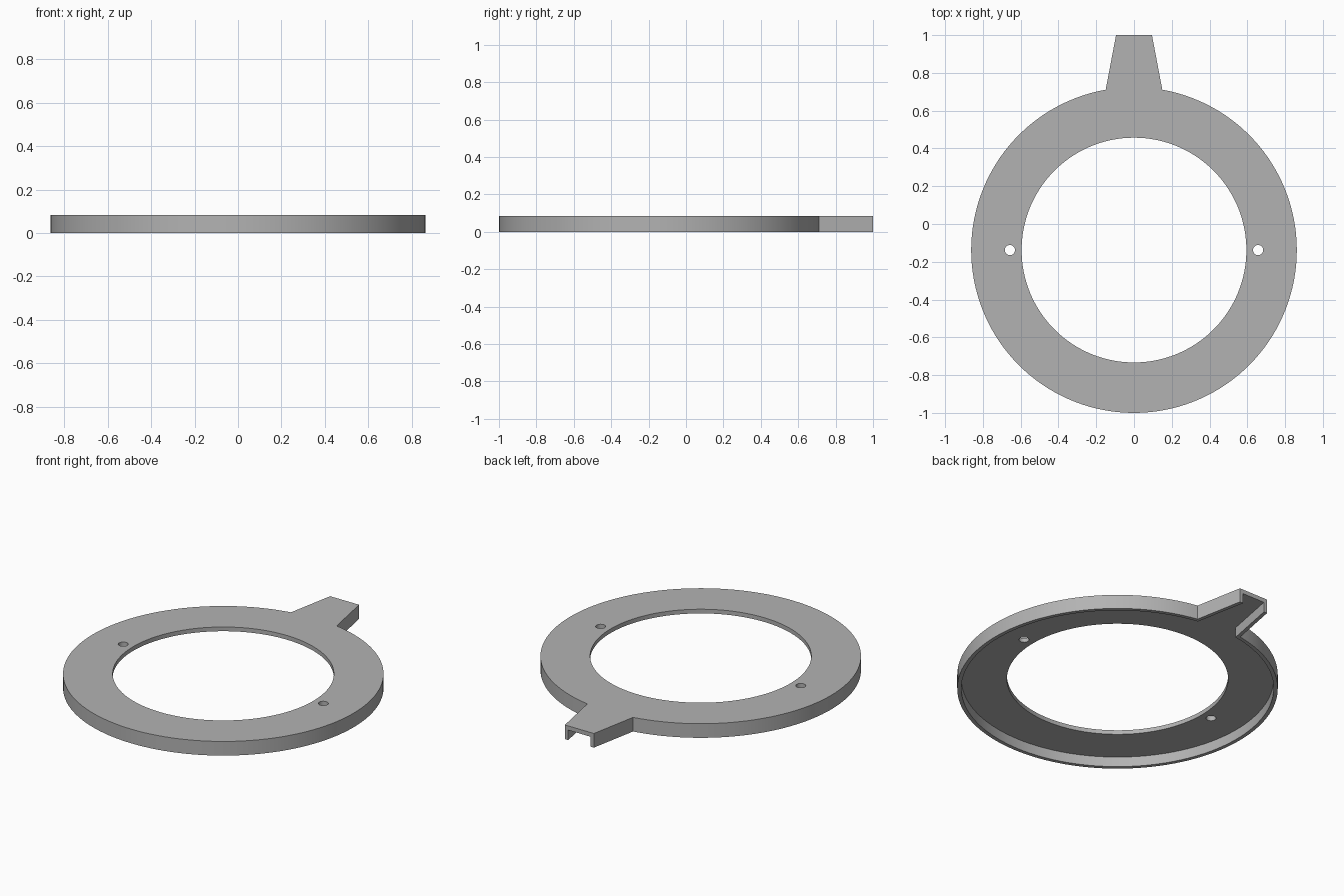
import bpy, bmesh
from math import sin, cos, asin, pi, radians

cube = bpy.data.objects.get("Cube")
if cube:
    bpy.data.objects.remove(cube, do_unlink=True)

CY, R_OUT, R_IN = -0.138, 0.862, 0.595      # ring centre and radii
HEIGHT, PLATE, WALL = 0.084, 0.025, 0.022
BASE_W, END_W, END_Y = 0.15, 0.095, 1.0     # tab half widths and tip
SLOPE = (BASE_W - END_W) / 0.288

grey = bpy.data.materials.new("plain grey")
grey.use_nodes = True
color = (0.45, 0.45, 0.45, 1)
grey.diffuse_color = color
grey.node_tree.nodes["Principled BSDF"].inputs["Base Color"].default_value = color


def prism(name, points, z0, z1):
    """Extrude a counter-clockwise outline between two heights."""
    bm = bmesh.new()
    face = bm.faces.new([bm.verts.new((x, y, z0)) for x, y in points])
    top = bmesh.ops.extrude_face_region(bm, geom=[face])["geom"]
    bmesh.ops.translate(bm, vec=(0, 0, z1 - z0),
                        verts=[v for v in top if isinstance(v, bmesh.types.BMVert)])
    bmesh.ops.recalc_face_normals(bm, faces=bm.faces)
    mesh = bpy.data.meshes.new(name)
    bm.to_mesh(mesh)
    bm.free()
    mesh.materials.append(grey)
    obj = bpy.data.objects.new(name, mesh)
    bpy.context.collection.objects.link(obj)
    return obj


def circle(x, y, r, n):
    return [(x + r * cos(2 * pi * i / n), y + r * sin(2 * pi * i / n)) for i in range(n)]


def tabbed_disc(r, base, end, end_y, n=128):
    """Circle broken at the back by a tapering tab."""
    gap = asin(base / r)
    start, sweep = pi / 2 + gap, 2 * (pi - gap)
    arc = [(r * cos(start + sweep * i / n), CY + r * sin(start + sweep * i / n))
           for i in range(n + 1)]
    return arc + [(end, end_y), (-end, end_y)]


# Solid body, then the open channel underneath, the bore and the pin holes
ring = prism("ring_cover", tabbed_disc(R_OUT, BASE_W, END_W, END_Y), 0, HEIGHT)
over = 0.05
cutters = [
    prism("channel_cutter",
          tabbed_disc(R_OUT - WALL, BASE_W - WALL + SLOPE * WALL,
                      END_W - WALL - SLOPE * over, END_Y + over),
          -over, HEIGHT - PLATE),
    prism("bore_cutter", circle(0, CY, R_IN, 128), -2 * over, HEIGHT + over),
]
for side in (-1, 1):
    cutters.append(prism("pin_hole_cutter", circle(side * 0.657, CY, 0.027, 32),
                         -2 * over, HEIGHT + over))

bpy.ops.object.select_all(action="DESELECT")
bpy.context.view_layer.objects.active = ring
ring.select_set(True)
for cutter in cutters:
    cutter.hide_render = True
    mod = ring.modifiers.new("cut", "BOOLEAN")
    mod.operation, mod.solver, mod.object = "DIFFERENCE", "EXACT", cutter
    bpy.ops.object.modifier_apply(modifier=mod.name)
    bpy.data.objects.remove(cutter, do_unlink=True)

bpy.ops.object.shade_smooth_by_angle(angle=radians(30))
